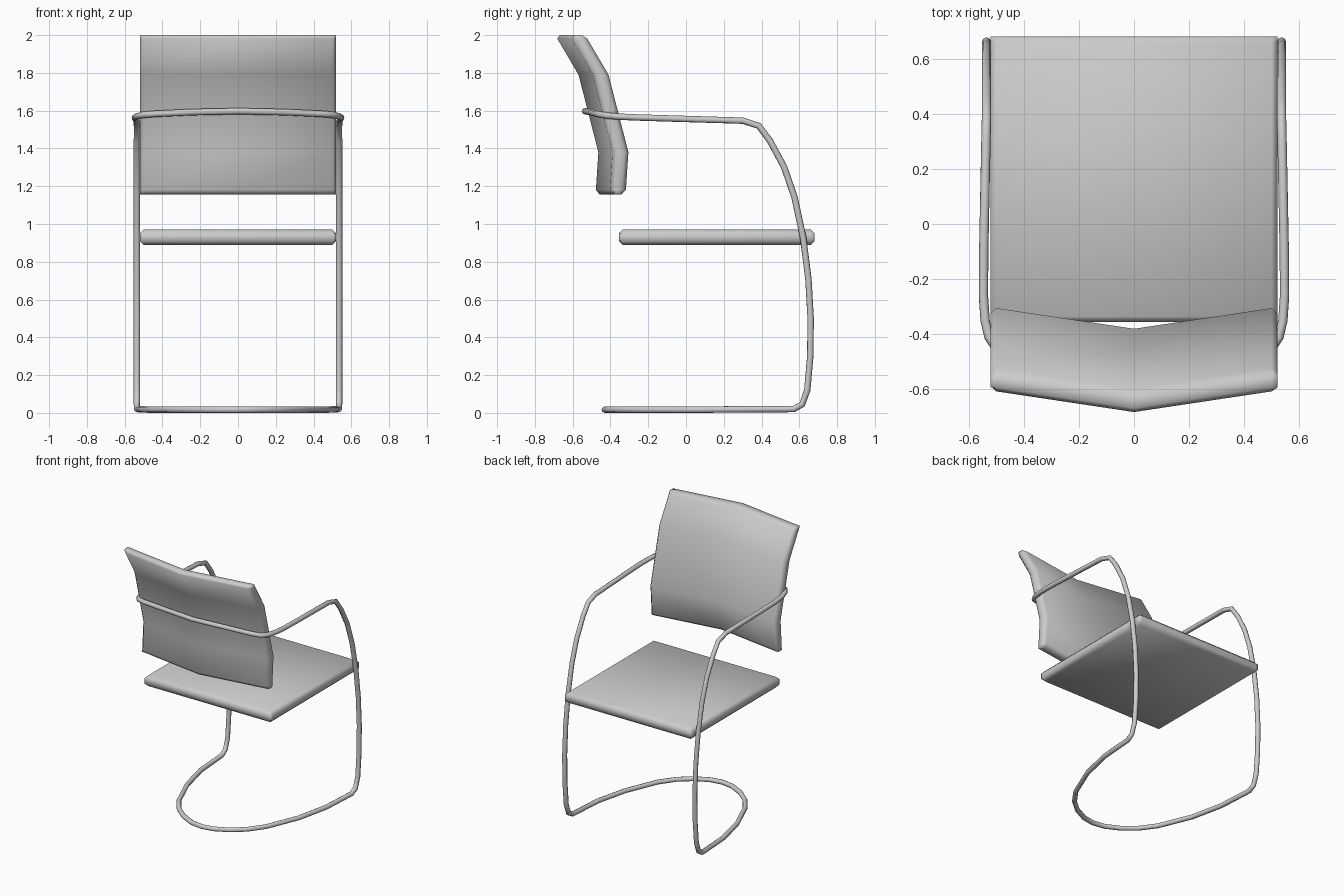
import bpy, bmesh
from mathutils import Vector

if "Cube" in bpy.data.objects:
    bpy.data.objects.remove(bpy.data.objects["Cube"])


def slab(name, spine, half, cols, bend):
    """Cushion: grid over spine (y, z) and cols (x), with thinned chamfered rim."""
    half = Vector(half)
    bm = bmesh.new()
    nr, nc = len(spine), len(cols)
    sides = []
    for sign in (1, -1):
        grid = []
        for i, (y, z) in enumerate(spine):
            row = []
            for j, x in enumerate(cols):
                rim = i in (0, nr - 1) or j in (0, nc - 1)
                shift = -bend * (1 - min(1, abs(x) / 0.5))
                p = Vector((x, y + shift, z)) + half * sign * (0.5 if rim else 1)
                row.append(bm.verts.new(p))
            grid.append(row)
        for i in range(nr - 1):
            for j in range(nc - 1):
                bm.faces.new((grid[i][j], grid[i][j + 1], grid[i + 1][j + 1], grid[i + 1][j]))
        sides.append(grid)
    a, b = sides

    def border(g):
        return (g[0][:-1] + [r[-1] for r in g[:-1]] + g[-1][:0:-1] + [r[0] for r in g[:0:-1]])

    la, lb = border(a), border(b)
    for k in range(len(la)):
        n = (k + 1) % len(la)
        bm.faces.new((la[k], la[n], lb[n], lb[k]))
    bmesh.ops.recalc_face_normals(bm, faces=bm.faces)
    for f in bm.faces:
        f.smooth = True
    me = bpy.data.meshes.new(name)
    bm.to_mesh(me)
    bm.free()
    ob = bpy.data.objects.new(name, me)
    bpy.context.collection.objects.link(ob)
    return ob


# Seat pad
slab("seat", [(-0.355, 0.93), (-0.335, 0.93), (0.66, 0.93), (0.68, 0.93)],
     (0, 0, 0.041), [-0.52, -0.5, 0.5, 0.52], 0)

# Backrest, curved in profile and bent along its centre line
slab("backrest", [(-0.362, 1.157), (-0.36, 1.18), (-0.347, 1.38),
                  (-0.452, 1.79), (-0.565, 1.982), (-0.572, 2.0)],
     (0, 0.042, 0), [-0.52, -0.5, 0, 0.5, 0.52], 0.075)

# Tubular frame: right half of the path, from behind the backrest to the base
R = 0.017
half_path = [
    (0, -0.535, 1.597), (0.25, -0.505, 1.592), (0.44, -0.472, 1.583), (0.5, -0.45, 1.578),
    (0.526, -0.41, 1.573), (0.54, -0.35, 1.568), (0.546, -0.26, 1.564),
    (0.545, -0.1, 1.559), (0.537, 0.3, 1.547), (0.535, 0.385, 1.52),
    (0.535, 0.445, 1.44), (0.535, 0.52, 1.3), (0.535, 0.575, 1.14),
    (0.535, 0.62, 0.93), (0.535, 0.648, 0.71), (0.535, 0.66, 0.5),
    (0.535, 0.658, 0.3), (0.535, 0.642, 0.12), (0.535, 0.615, 0.045),
    (0.533, 0.57, R + 0.003), (0.515, 0.3, R + 0.002), (0.46, 0.06, R), (0.36, -0.18, R),
    (0.28, -0.29, R), (0.19, -0.365, R), (0.09, -0.415, R), (0, -0.43, R)]
path = half_path + [(-x, y, z) for x, y, z in half_path[-2:0:-1]]
cu = bpy.data.curves.new("frame", 'CURVE')
cu.dimensions = '3D'
cu.bevel_depth = R
cu.bevel_resolution = 2
sp = cu.splines.new('POLY')
sp.points.add(len(path) - 1)
for pt, co in zip(sp.points, path):
    pt.co = (*co, 1)
sp.use_cyclic_u = True
sp.use_smooth = True
bpy.context.collection.objects.link(bpy.data.objects.new("frame", cu))
